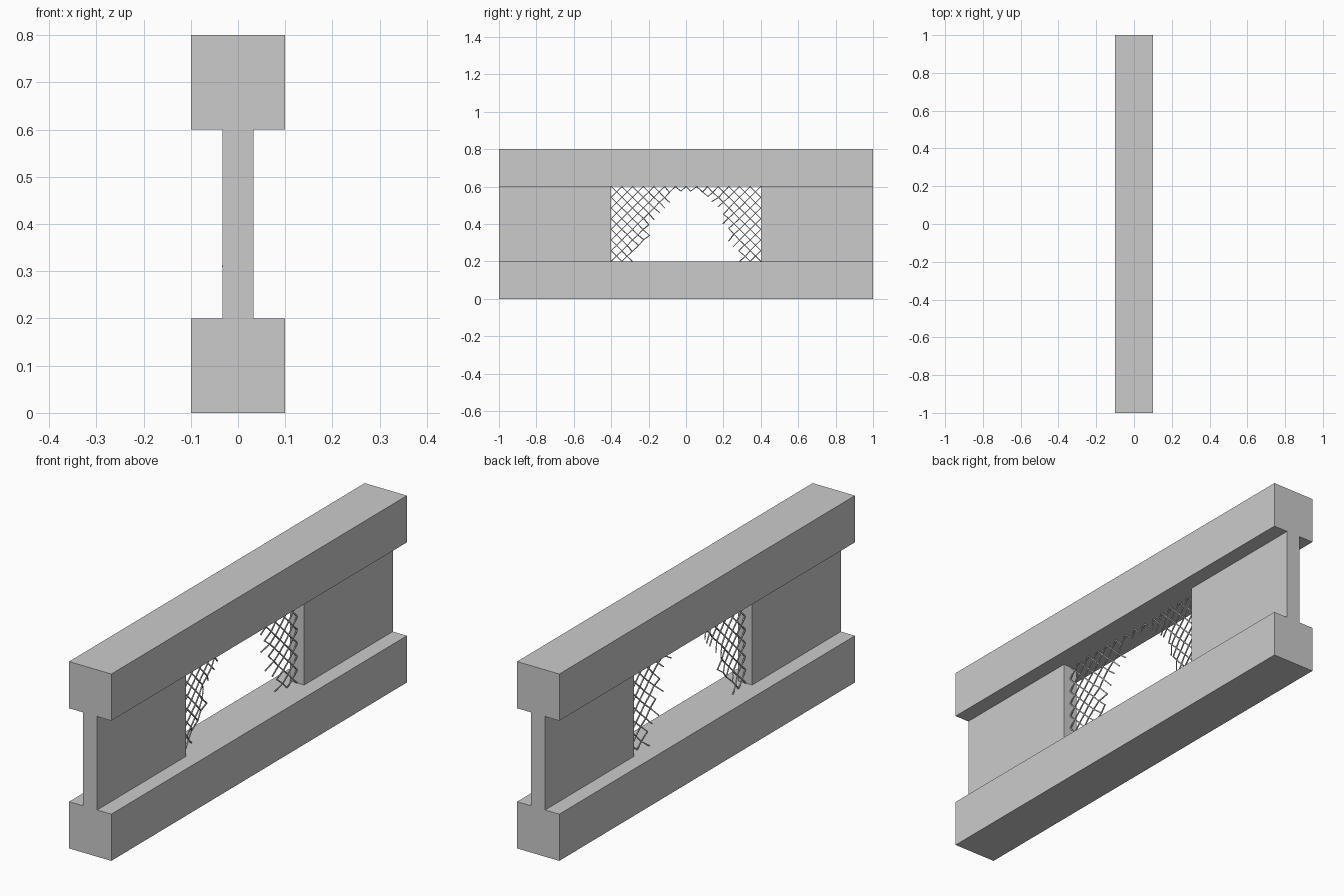
import bpy, bmesh, random
from math import exp
from mathutils import Vector, Matrix
from mathutils.geometry import intersect_point_line

if "Cube" in bpy.data.objects:
    bpy.data.objects.remove(bpy.data.objects["Cube"])

random.seed(4)


def finish(bm, name):
    me = bpy.data.meshes.new(name)
    bm.to_mesh(me)
    bm.free()
    ob = bpy.data.objects.new(name, me)
    bpy.context.collection.objects.link(ob)
    return ob


def box(name, lo, hi):
    lo, hi = Vector(lo), Vector(hi)
    bm = bmesh.new()
    m = Matrix.Translation((lo + hi) / 2) @ Matrix.Diagonal((*(hi - lo), 1))
    bmesh.ops.create_cube(bm, size=1, matrix=m)
    return finish(bm, name)


# Heavy rails and the thinner wall panels between them
box("bottom_rail", (-0.1, -1, 0), (0.1, 1, 0.2))
box("top_rail", (-0.1, -1, 0.6), (0.1, 1, 0.8))
box("left_panel", (-0.033, -1, 0.2), (0.033, -0.4, 0.6))
box("right_panel", (-0.033, 0.4, 0.2), (0.033, 1, 0.6))

# Outline of the torn opening (y, z)
TEAR = [Vector(p) for p in [(-0.32, 0.19), (-0.25, 0.27), (-0.2, 0.33), (-0.19, 0.42),
                            (-0.13, 0.49), (-0.07, 0.56), (0.08, 0.56), (0.16, 0.52),
                            (0.2, 0.45), (0.23, 0.34), (0.28, 0.27), (0.3, 0.19)]]


def in_tear(p):
    for a, b in zip(TEAR, TEAR[1:]):
        if a.x <= p.x < b.x:
            return p.y < a.y + (b.y - a.y) * (p.x - a.x) / (b.x - a.x)
    return False


def tear_distance(p):
    best = 9
    for a, b in zip(TEAR, TEAR[1:]):
        q, t = intersect_point_line(p, a, b)
        q = Vector(a.lerp(b, min(1, max(0, t))))
        best = min(best, (p - q).length)
    return best


# Diamond wire mesh, bent out slightly along the torn edge
COLS, ROWS, R = 28, 14, 0.0022
nodes = {}
for i in range(COLS + 1):
    for j in range(ROWS + 1):
        if (i + j) % 2 == 0:
            p = Vector((-0.4 + 0.8 * i / COLS, 0.2 + 0.4 * j / ROWS))
            d = 0 if in_tear(p) else tear_distance(p)
            bend = exp(-d / 0.035)
            x = -0.028 * bend * random.uniform(0.4, 1.2)
            if d == 0 and p.y > 0.53:
                x = -0.042
            shift = 0.006 * bend if 0 < j < ROWS else 0
            nodes[i, j] = (p, Vector((x, p.x + random.uniform(-shift, shift),
                                      p.y + random.uniform(-shift, shift))))


bm = bmesh.new()
for (i, j), (p, a) in nodes.items():
    for dj in (-1, 1):
        other = nodes.get((i + 1, j + dj))
        if other is None or in_tear((p + other[0]) / 2):
            continue
        b = other[1]
        rot = (b - a).to_track_quat('Z', 'X').to_matrix().to_4x4()
        m = (Matrix.Translation((a + b) / 2) @ rot
             @ Matrix.Diagonal((2 * R, 2 * R, (b - a).length + R, 1)))
        bmesh.ops.create_cube(bm, size=1, matrix=m)
finish(bm, "torn_wire_mesh")
